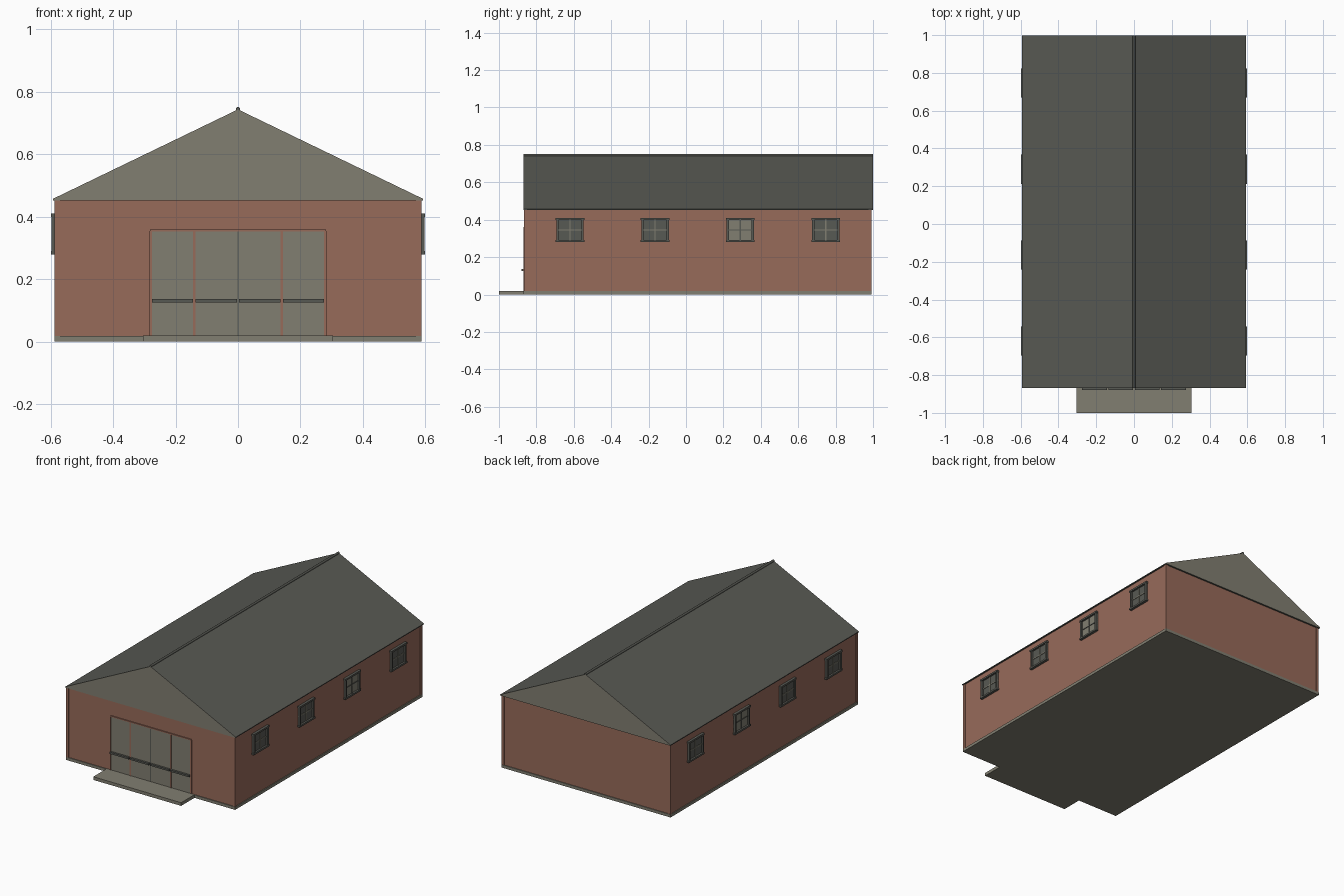
import bpy, bmesh, math

if "Cube" in bpy.data.objects:
    bpy.data.objects.remove(bpy.data.objects["Cube"])


def mat(name, rgb):
    m = bpy.data.materials.new(name)
    m.diffuse_color = (*rgb, 1)
    m.use_nodes = True
    m.node_tree.nodes["Principled BSDF"].inputs["Base Color"].default_value = m.diffuse_color
    return m


BRICK = mat("brick_red", (0.31, 0.145, 0.102))
STONE = mat("olive_grey", (0.22, 0.21, 0.165))
DARK = mat("dark_grey", (0.097, 0.10, 0.087))


def finish(name, bm, mats):
    bmesh.ops.recalc_face_normals(bm, faces=bm.faces)
    me = bpy.data.meshes.new(name)
    bm.to_mesh(me)
    bm.free()
    ob = bpy.data.objects.new(name, me)
    bpy.context.collection.objects.link(ob)
    for m in mats:
        me.materials.append(m)
    return ob


def box(name, x, y, z, m):
    """Box from (min, max) ranges."""
    bm = bmesh.new()
    bmesh.ops.create_cube(bm, size=1)
    for v in bm.verts:
        v.co = [r[0] if c < 0 else r[1] for c, r in zip(v.co, (x, y, z))]
    return finish(name, bm, [m])


# Base slab, entrance step and brick walls
box("base_slab", (-0.588, 0.588), (-0.868, 0.993), (0, 0.018), STONE)
box("entrance_step", (-0.305, 0.305), (-1.0, -0.868), (0, 0.02), STONE)
box("walls", (-0.583, 0.583), (-0.863, 0.988), (0.018, 0.457), BRICK)

# Corner boards
for sx in (-1, 1):
    for y in ((-0.867, -0.85), (0.975, 0.991)):
        box("corner_board", sorted((sx * 0.57, sx * 0.587)), y, (0.018, 0.456), BRICK)

# Gabled roof: dark slopes, pale gable ends
bm = bmesh.new()
profile = [(-0.592, 0.453), (0.592, 0.453), (0.592, 0.458), (0, 0.744), (-0.592, 0.458)]
face = bm.faces.new([bm.verts.new((x, -0.869, z)) for x, z in profile])
ext = bmesh.ops.extrude_face_region(bm, geom=[face], use_keep_orig=True)
for v in ext["geom"]:
    if isinstance(v, bmesh.types.BMVert):
        v.co.y = 0.999
bm.normal_update()
for f in bm.faces:
    f.material_index = 1 if abs(f.normal.y) > 0.9 else 0
finish("roof", bm, [DARK, STONE])

# Round ridge cap
bpy.ops.mesh.primitive_cylinder_add(vertices=12, radius=0.007, depth=1.868,
                                    location=(0, 0.065, 0.745),
                                    rotation=(math.pi / 2, 0, 0))
ridge = bpy.context.object
ridge.name = "ridge_cap"
ridge.data.materials.append(DARK)
bpy.ops.object.shade_smooth_by_angle(angle=math.radians(40))

# Entrance: four panels with push bars, brick frame and posts
for i in range(4):
    x0 = -0.28 + i * 0.14
    box("door_panel", (x0 + 0.002, x0 + 0.138), (-0.867, -0.86), (0.02, 0.354), STONE)
    box("push_bar", (x0 + 0.004, x0 + 0.136), (-0.88, -0.866), (0.126, 0.137), DARK)
box("door_lintel", (-0.282, 0.282), (-0.869, -0.86), (0.353, 0.36), BRICK)
for x in (-0.28, -0.14, 0.14, 0.28):
    box("door_post", (x - 0.004, x + 0.004), (-0.869, -0.86), (0.02, 0.354), BRICK)
box("door_centre_post", (-0.002, 0.002), (-0.868, -0.86), (0.02, 0.354), DARK)

# Side windows: four per side, the third one with pale glass
ZB, ZT, HW = 0.28, 0.41, 0.073
for sx in (-1, 1):
    def wall_x(a, b):
        return sorted((sx * a, sx * b))
    for i, cy in enumerate((-0.62, -0.165, 0.29, 0.747)):
        glass, bars = (STONE, DARK) if i == 2 else (DARK, STONE)
        box("window_glass", wall_x(0.58, 0.587), (cy - HW, cy + HW), (ZB, ZT), glass)
        for s in (-1, 1):
            c = cy + s * (HW - 0.006)
            box("window_jamb", wall_x(0.58, 0.597), (c - 0.006, c + 0.006), (ZB, ZT), DARK)
        for z in (ZB, ZT - 0.011):
            box("window_rail", wall_x(0.58, 0.599), (cy - 0.077, cy + 0.077), (z, z + 0.011), DARK)
        zm = (ZB + ZT) / 2
        box("window_bar_upright", wall_x(0.58, 0.591), (cy - 0.003, cy + 0.003), (ZB, ZT), bars)
        box("window_bar_cross", wall_x(0.58, 0.590), (cy - HW, cy + HW), (zm - 0.003, zm + 0.003), bars)
